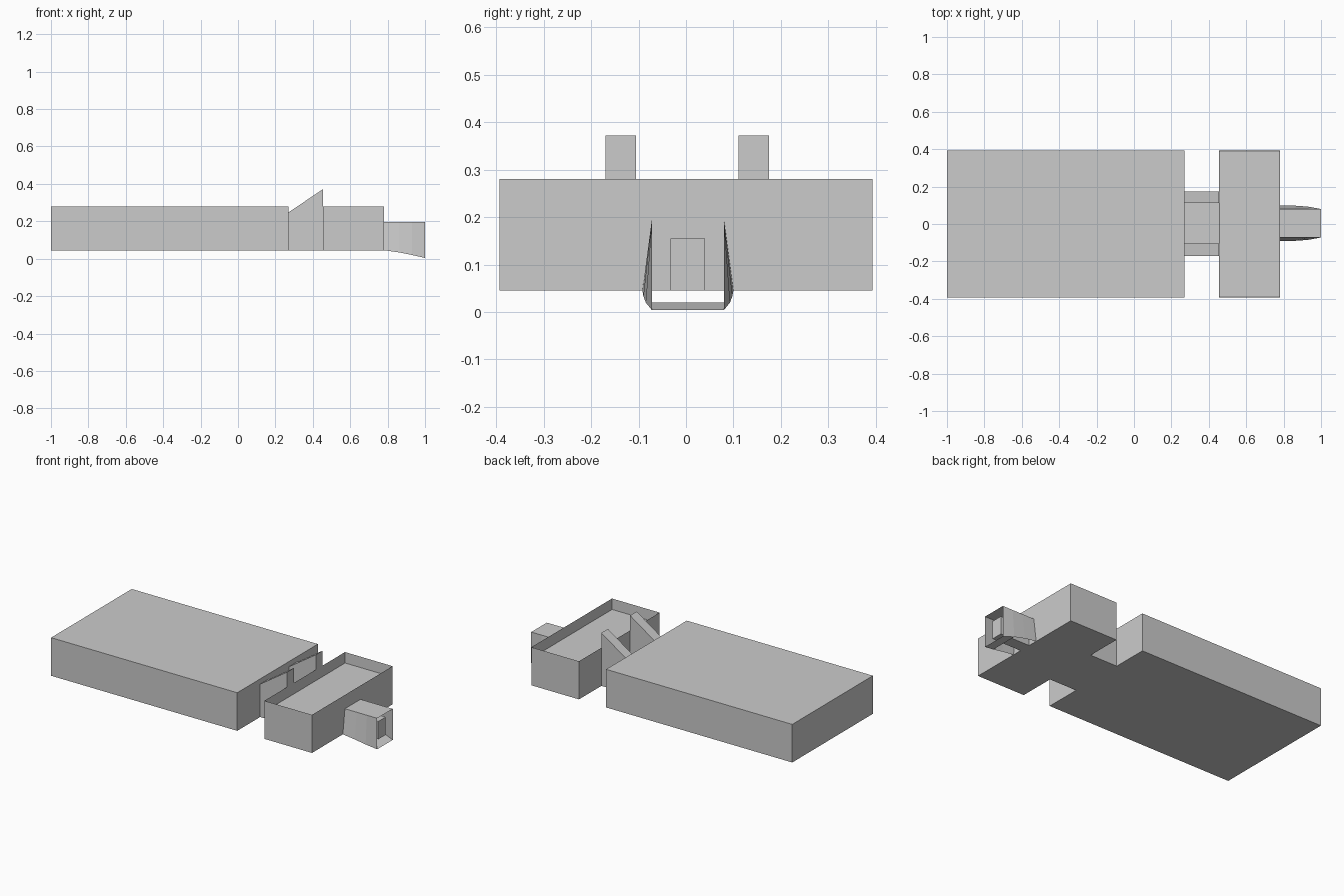
import bpy, bmesh

if "Cube" in bpy.data.objects:
    bpy.data.objects.remove(bpy.data.objects["Cube"])

BASE = 0.045   # underside of the blocks


def mesh_object(name, verts, faces):
    mesh = bpy.data.meshes.new(name)
    mesh.from_pydata(verts, [], faces)
    bm = bmesh.new()
    bm.from_mesh(mesh)
    bmesh.ops.recalc_face_normals(bm, faces=bm.faces)
    bm.to_mesh(mesh)
    bm.free()
    obj = bpy.data.objects.new(name, mesh)
    bpy.context.collection.objects.link(obj)
    return obj


def prism(name, profile, y0, y1):
    """Extrude an x-z profile from y0 to y1."""
    n = len(profile)
    verts = [(x, y, z) for y in (y0, y1) for x, z in profile]
    faces = [tuple(range(n)), tuple(range(n, 2 * n))]
    faces += [(i, (i + 1) % n, n + (i + 1) % n, n + i) for i in range(n)]
    return mesh_object(name, verts, faces)


def box(name, x0, x1, y0, y1, z0, z1):
    return prism(name, [(x0, z0), (x1, z0), (x1, z1), (x0, z1)], y0, y1)


# Main body
box("main_block", -1.0, 0.27, -0.393, 0.393, BASE, 0.28)

# Tray: block with its top face inset and sunk to leave a thin rim
tray = box("tray", 0.455, 0.78, -0.393, 0.393, BASE, 0.28)
bm = bmesh.new()
bm.from_mesh(tray.data)
top = max(bm.faces, key=lambda f: f.calc_center_median().z)
bmesh.ops.inset_region(bm, faces=[top], thickness=0.003)
bmesh.ops.translate(bm, verts=top.verts[:], vec=(0, 0, -0.066))
bm.to_mesh(tray.data)
bm.free()

# Neck joining block and tray: thin floor and two sloped ramps
box("neck_floor", 0.27, 0.455, -0.17, 0.175, BASE, BASE + 0.003)
ramp = [(0.27, BASE), (0.455, BASE), (0.455, 0.372), (0.27, 0.248)]
for label, y0, y1 in (("left", -0.17, -0.105), ("right", 0.111, 0.175)):
    prism("ramp_" + label, ramp, y0, y1)

# Nozzle hood: thin sheets, sides flare outward towards the lower rear
MID = 0.004
lower = [(0.78, 0.096, 0.045), (0.86, 0.094, 0.034), (0.93, 0.089, 0.02), (1.0, 0.076, 0.004)]
verts, faces = [], []
for x, half, z in lower:
    verts += [(x, MID - half, z), (x, MID - 0.076, 0.195),
              (x, MID + 0.076, 0.195), (x, MID + half, z)]
for i in range(len(lower) - 1):
    a, b = 4 * i, 4 * i + 4
    faces += [(a + k, a + k + 1, b + k + 1, b + k) for k in range(3)]
faces.append((8, 11, 15, 12))   # lip under the mouth
mesh_object("nozzle_hood", verts, faces)

# Inner block inside the hood
box("nozzle_core", 0.78, 0.98, -0.033, 0.04, BASE, 0.155)
